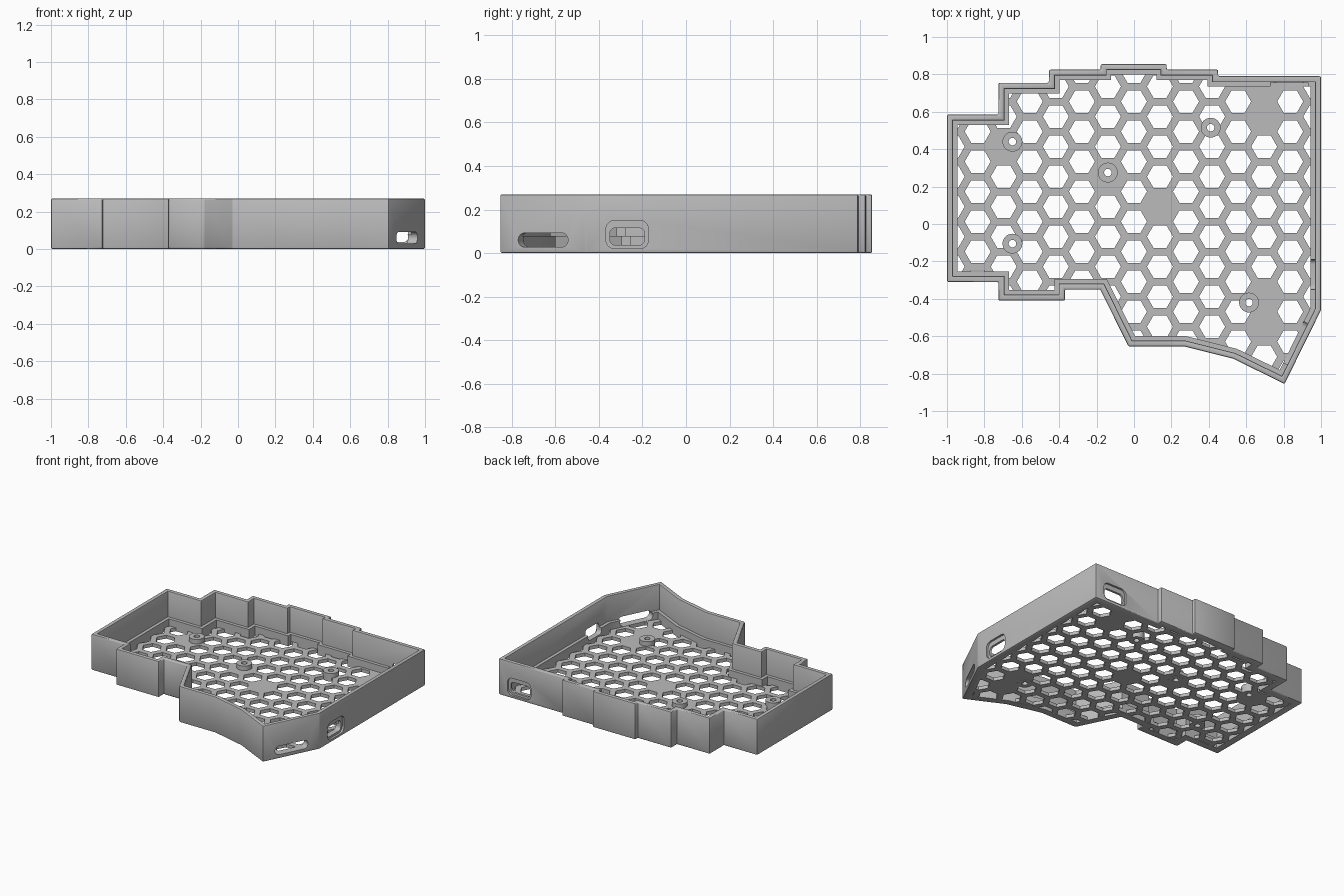
import bpy, bmesh, math
from mathutils import Vector, Matrix

if "Cube" in bpy.data.objects:
    bpy.data.objects.remove(bpy.data.objects["Cube"])

HEIGHT, WALL, LEDGE = 0.27, 0.032, 0.056
LEDGE_Z, FLOOR_Z = 0.078, 0.026

grey = bpy.data.materials.new("light_grey_plastic")
grey.use_nodes = True
grey.diffuse_color = (0.5, 0.5, 0.5, 1)
grey.node_tree.nodes["Principled BSDF"].inputs["Base Color"].default_value = (0.5, 0.5, 0.5, 1)

# Stepped case outline, clockwise from the back corner at -x
OUTLINE = [Vector(p) for p in (
    (-1, .585), (-.725, .585), (-.725, .755), (-.455, .755), (-.455, .825),
    (-.178, .825), (-.178, .855), (.175, .855), (.175, .825), (.45, .825),
    (.45, .79), (1, .79), (1, -.46), (.805, -.855), (.53, -.72),
    (.27, -.655), (-.03, -.655), (-.18, -.35), (-.37, -.35), (-.37, -.41),
    (-.725, -.41), (-.725, -.31), (-1, -.31))]


def inset(points, d):
    """Move every edge of a clockwise polygon inward by d."""
    out = []
    for i, p in enumerate(points):
        a = (p - points[i - 1]).normalized()
        b = (points[(i + 1) % len(points)] - p).normalized()
        na, nb = Vector((a.y, -a.x)), Vector((b.y, -b.x))
        out.append(p + (na + nb) * (d / (1 + na.dot(nb))))
    return out


def make_object(name, bm):
    bmesh.ops.recalc_face_normals(bm, faces=bm.faces)
    mesh = bpy.data.meshes.new(name)
    bm.to_mesh(mesh)
    bm.free()
    mesh.materials.append(grey)
    obj = bpy.data.objects.new(name, mesh)
    bpy.context.collection.objects.link(obj)
    return obj


def add_prism(bm, points, z0, z1):
    """Closed prism over a 2D polygon."""
    low = [bm.verts.new((p[0], p[1], z0)) for p in points]
    high = [bm.verts.new((p[0], p[1], z1)) for p in points]
    bm.faces.new(low)
    bm.faces.new(high)
    for i in range(len(points)):
        bm.faces.new((low[i - 1], low[i], high[i], high[i - 1]))


def ring(center, radius, sides):
    return [(center[0] + radius * math.cos(math.tau * i / sides),
             center[1] + radius * math.sin(math.tau * i / sides)) for i in range(sides)]


def cut(target, cutter):
    """Subtract the cutter and remove it."""
    mod = target.modifiers.new("cut", 'BOOLEAN')
    mod.operation, mod.solver, mod.object = 'DIFFERENCE', 'EXACT', cutter
    cutter.hide_render = True
    bpy.context.view_layer.objects.active = target
    bpy.ops.object.modifier_apply(modifier=mod.name)
    bpy.data.objects.remove(cutter)


def port_cutter(center, angle, width, height, depth, radius):
    """Rounded slot whose long side runs along the angle."""
    points = []
    for q, (sx, sy) in enumerate(((1, 1), (-1, 1), (-1, -1), (1, -1))):
        for k in range(7):
            t = (q + k / 6) * math.pi / 2
            points.append((sx * (width / 2 - radius) + radius * math.cos(t),
                           sy * (height / 2 - radius) + radius * math.sin(t)))
    bm = bmesh.new()
    add_prism(bm, points, -depth / 2, depth / 2)
    bm.transform(Matrix.Translation(center) @ Matrix.Rotation(angle, 4, 'Z')
                 @ Matrix.Rotation(math.pi / 2, 4, 'X'))
    return make_object("port_cutter", bm)


# Outer wall with inner ledge: a cross-section swept round the outline
profile = [(0, 0), (0, HEIGHT), (WALL, HEIGHT), (WALL, LEDGE_Z), (LEDGE, LEDGE_Z), (LEDGE, 0)]
bm = bmesh.new()
loops = [[bm.verts.new((p.x, p.y, z)) for p in inset(OUTLINE, d)] for d, z in profile]
for j in range(len(loops)):
    a, b = loops[j - 1], loops[j]
    for i in range(len(a)):
        bm.faces.new((a[i - 1], a[i], b[i], b[i - 1]))
bmesh.ops.recalc_face_normals(bm, faces=bm.faces)
rounded = set(loops[0] + loops[1] + loops[2])
edges = [e for e in bm.edges if e.verts[0] in rounded and e.verts[1] in rounded
         and e.calc_face_angle(0) > 0.35]
bmesh.ops.bevel(bm, geom=edges, offset=0.008, segments=2, profile=0.5, affect='EDGES')
wall = make_object("case_wall", bm)

# Recessed cable ports on the right-hand side and the back
for x, y, angle in ((1, -0.27, math.pi / 2), (0.83, 0.79, 0)):
    cut(wall, port_cutter((x, y, 0.085), angle, 0.195, 0.13, 0.03, 0.04))
    cut(wall, port_cutter((x, y, 0.076), angle, 0.16, 0.078, 0.2, 0.025))

# Ledge gap behind the back port
cut(wall, port_cutter((0.83, 0.72, 0.1), 0, 0.2, 0.15, 0.0755, 0.002))

# Long switch slot through the slanted wall
slant = math.atan2(0.395, 0.195)
cut(wall, port_cutter((0.9, -0.655, 0.06), slant, 0.255, 0.064, 0.2, 0.031))

# Floor plate with honeycomb openings and screw holes
BOSSES = [(-.65, .44), (-.65, -.105), (-.14, .275), (.41, .515), (.615, -.42)]
SOLID = [(.14, .093), (.70, .574), (.70, .735), (.70, -.388), (.70, -.548)]
bm = bmesh.new()
add_prism(bm, inset(OUTLINE, LEDGE - 0.006), 0.0008, FLOOR_Z)
floor = make_object("honeycomb_floor", bm)

PITCH = 0.1605
bm = bmesh.new()
for col in range(-8, 8):
    for row in range(-7, 7):
        c = Vector((0.139 + col * PITCH * 0.8675, 0.093 + (row + (col % 2) / 2) * PITCH))
        near_boss = any((c - Vector(b)).length < 0.056 for b in BOSSES)
        kept_solid = any((c - Vector(s)).length < 0.04 for s in SOLID)
        if not near_boss and not kept_solid:
            add_prism(bm, ring(c, 0.0695, 6), -0.1, 0.1)
cut(floor, make_object("honeycomb_cutter", bm))

bm = bmesh.new()
for b in BOSSES:
    add_prism(bm, ring(b, 0.03, 24), -0.1, 0.1)
cut(floor, make_object("screw_cutter", bm))

# Screw bosses: short tubes standing on the floor
for n, b in enumerate(BOSSES, 1):
    bm = bmesh.new()
    section = [(0.02, 0), (0.053, 0), (0.053, 0.06), (0.02, 0.06)]
    rings = [[bm.verts.new((*p, z)) for p in ring(b, r, 32)] for r, z in section]
    for j in range(4):
        for i in range(32):
            bm.faces.new((rings[j - 1][i - 1], rings[j - 1][i], rings[j][i], rings[j][i - 1]))
    make_object(f"screw_boss_{n}", bm)

# Smooth the rounded edges, keep the rest crisp
for obj in bpy.context.collection.objects:
    if obj.type == 'MESH' and grey.name in obj.data.materials:
        bpy.ops.object.select_all(action='DESELECT')
        obj.select_set(True)
        bpy.context.view_layer.objects.active = obj
        bpy.ops.object.shade_smooth_by_angle(angle=math.radians(40))
